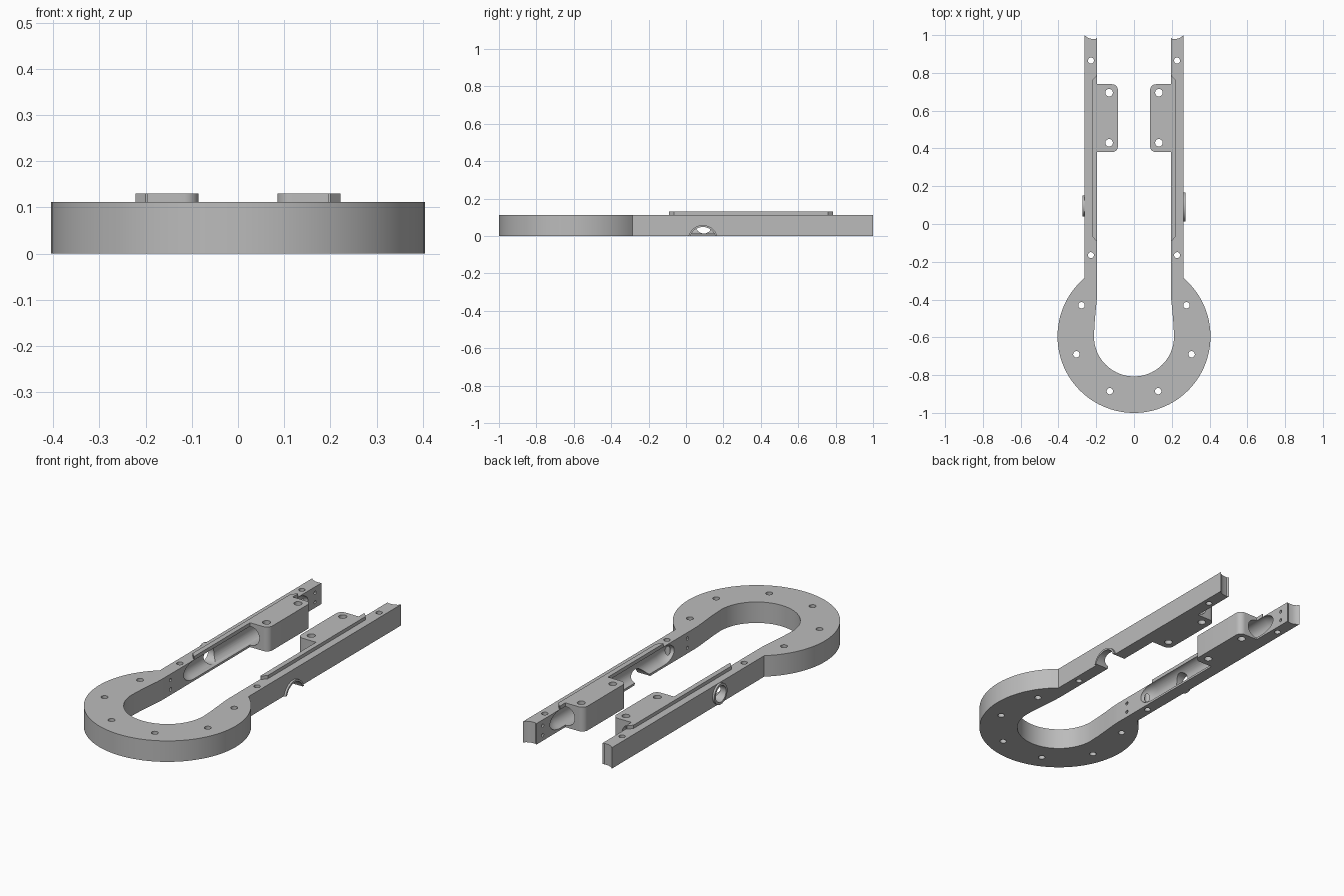
import bpy, bmesh
from math import sin, cos, pi, asin, radians
from mathutils import Vector

cube = bpy.data.objects.get("Cube")
if cube:
    bpy.data.objects.remove(cube, do_unlink=True)

grey = bpy.data.materials.new("plain grey")
grey.use_nodes = True
grey.diffuse_color = (0.5, 0.5, 0.5, 1)
grey.node_tree.nodes["Principled BSDF"].inputs["Base Color"].default_value = (0.5, 0.5, 0.5, 1)

RAIL_IN, RAIL_OUT, TOP, RIDGE_TOP = 0.195, 0.262, 0.112, 0.13
RING_Y, RING_R, THROAT_R = -0.595, 0.405, 0.212
PORT_Y = 0.095


def arc(cx, cy, r, a0, a1, n):
    return [(cx + r * cos(a0 + (a1 - a0) * i / n), cy + r * sin(a0 + (a1 - a0) * i / n))
            for i in range(n + 1)]


def circle(cx, cy, r, n=32):
    return arc(cx, cy, r, 0, 2 * pi, n)[:-1]


def prism(bm, points, lo, hi, axis="z"):
    """Extrude a profile along z (xy profile) or along x (yz profile)."""
    place = (lambda p, h: (p[0], p[1], h)) if axis == "z" else (lambda p, h: (h, p[0], p[1]))
    face = bm.faces.new([bm.verts.new(place(p, lo)) for p in points])
    new = bmesh.ops.extrude_face_region(bm, geom=[face])["geom"]
    shift = Vector(place((0, 0), hi)) - Vector(place((0, 0), lo))
    bmesh.ops.translate(bm, verts=[v for v in new if isinstance(v, bmesh.types.BMVert)], vec=shift)


def lathe(bm, x, z, profile, n=40):
    """Closed solid of revolution about an axis parallel to y."""
    rings = [[bm.verts.new((x + px, y, z + pz)) for px, pz in circle(0, 0, r, n)] for y, r in profile]
    for a, b in zip(rings, rings[1:]):
        for i in range(n):
            j = (i + 1) % n
            bm.faces.new((a[i], a[j], b[j], b[i]))
    bm.faces.new(rings[0])
    bm.faces.new(rings[-1])


def finish(bm, name):
    bmesh.ops.recalc_face_normals(bm, faces=bm.faces[:])
    mesh = bpy.data.meshes.new(name)
    bm.to_mesh(mesh)
    bm.free()
    mesh.materials.append(grey)
    obj = bpy.data.objects.new(name, mesh)
    bpy.context.collection.objects.link(obj)
    return obj


def mirrored(points, s):
    return [(s * x, y) for x, y in points]


# Body: open ring running into two straight rails
join = asin((RAIL_OUT ** 2 * -1 + RING_R ** 2) ** 0.5 / RING_R)
half = arc(0, RING_Y, THROAT_R, -pi / 2, 0, 24)
half += [(0.209, -0.53), (0.203, -0.46), (0.197, -0.40), (RAIL_IN, -0.36)]
half += [(RAIL_IN, 0.985), (0.205, 0.979), (0.232, 0.981), (0.25, 0.989), (RAIL_OUT, 1.0)]
half += arc(0, RING_Y, RING_R, join, -pi / 2, 40)
bm = bmesh.new()
prism(bm, half + mirrored(half[::-1], -1)[1:-1], 0, TOP)
parts = [finish(bm, "ring_and_rails")]

# Raised ridges and inward mounting tabs
ridge = [(RAIL_IN, -0.09), (0.2, -0.09), (0.222, -0.065), (0.222, 0.76), (0.2, 0.785), (RAIL_IN, 0.785)]
tab = [(RAIL_IN, 0.38), (RAIL_IN, 0.74)]
tab += arc(0.117, 0.708, 0.032, pi / 2, pi, 8) + arc(0.117, 0.412, 0.032, pi, 1.5 * pi, 8)
for side, s in (("left", 1), ("right", -1)):
    bm = bmesh.new()
    prism(bm, mirrored(ridge, s), TOP, RIDGE_TOP)
    parts.append(finish(bm, side + "_ridge"))
    bm = bmesh.new()
    prism(bm, mirrored(tab, s), 0, RIDGE_TOP)
    parts.append(finish(bm, side + "_mounting_tab"))

# Lips round the side ports: an arch on one rail, a full circle on the other
bm = bmesh.new()
a = asin(0.022 / 0.08)
prism(bm, arc(PORT_Y - 0.005, -0.022, 0.08, a, pi - a, 24), 0.25, 0.273, "x")
parts.append(finish(bm, "arched_port_lip"))
bm = bmesh.new()
prism(bm, circle(PORT_Y, 0.056, 0.055), -0.273, -0.25, "x")
parts.append(finish(bm, "round_port_lip"))

# Cutters: screw holes, long bores and side ports
holes, bores, ports = bmesh.new(), bmesh.new(), bmesh.new()
for s in (1, -1):
    for x, y, r in ((0.278, -0.43, 0.017), (0.305, -0.69, 0.017), (0.128, -0.885, 0.017),
                    (0.228, -0.165, 0.016), (0.228, 0.865, 0.016),
                    (0.132, 0.43, 0.02), (0.132, 0.695, 0.02)):
        prism(holes, circle(s * x, y, r, 24), -0.1, 0.3)
    for y in (-0.29, 0.93):
        for z in (0.03, 0.08):
            prism(holes, circle(y, z, 0.009, 12), s * 0.18, s * 0.225, "x")
    end = [(0.09 * sin(t * pi / 16), 0.05 * cos(t * pi / 16)) for t in range(8)]
    profile = [(-0.09 - d, r) for d, r in end[::-1]] + [(0.78 + d, r) for d, r in end]
    lathe(bores, s * 0.19, 0.061, profile)
prism(ports, circle(PORT_Y - 0.005, -0.022, 0.07, 48), 0.18, 0.3, "x")
prism(ports, circle(PORT_Y, 0.056, 0.043), -0.3, -0.18, "x")
cutters = [finish(holes, "hole_cutter"), finish(bores, "bore_cutter"), finish(ports, "port_cutter")]

for obj in parts:
    for cutter in cutters:
        cutter.hide_render = True
        mod = obj.modifiers.new(cutter.name, "BOOLEAN")
        mod.operation, mod.solver, mod.object = "DIFFERENCE", "EXACT", cutter
    bpy.ops.object.select_all(action="DESELECT")
    obj.select_set(True)
    bpy.context.view_layer.objects.active = obj
    for cutter in cutters:
        bpy.ops.object.modifier_apply(modifier=cutter.name)
    bpy.ops.object.shade_smooth_by_angle(angle=radians(30))

for cutter in cutters:
    bpy.data.objects.remove(cutter, do_unlink=True)
